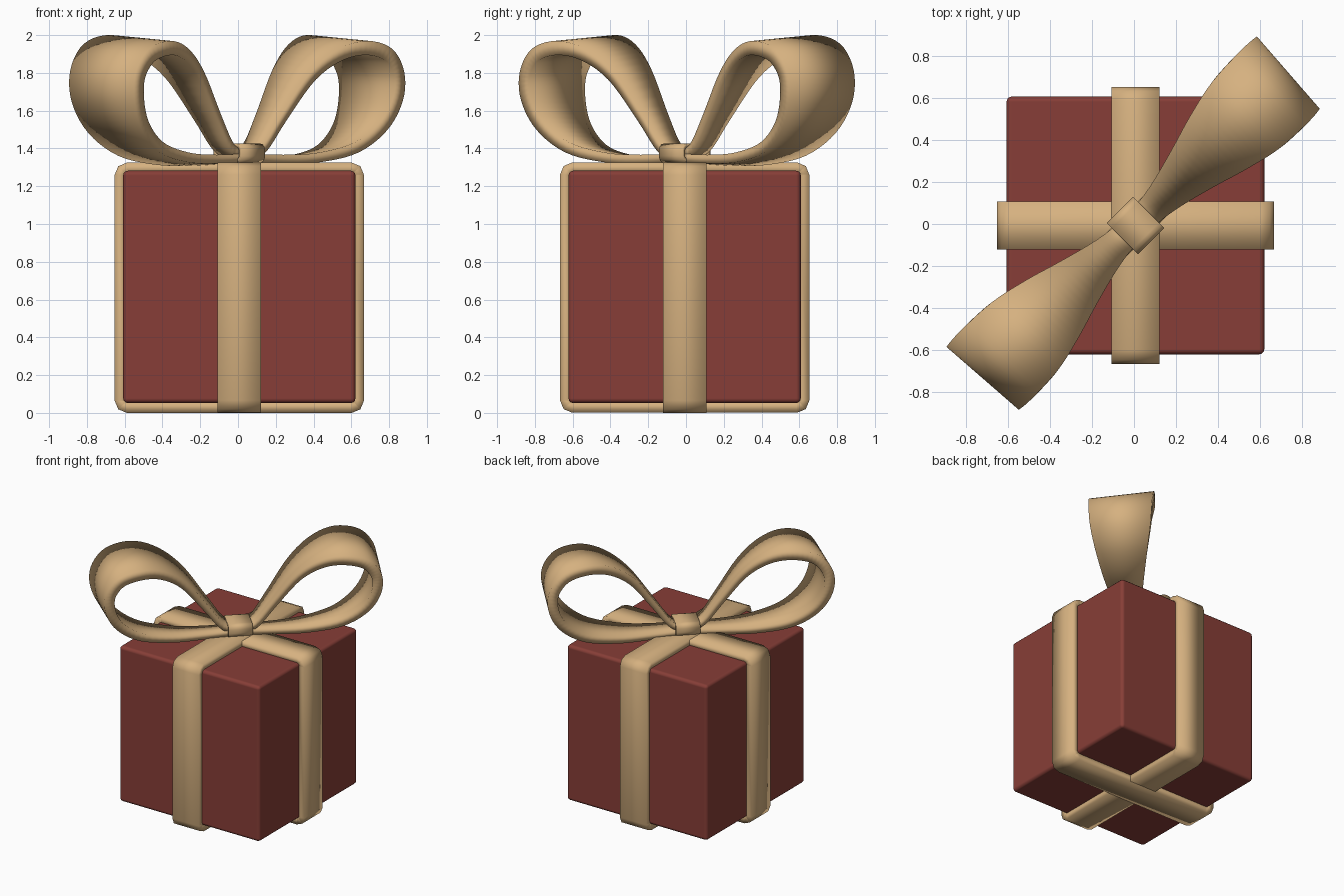
import bpy, bmesh, math
from mathutils import Vector

cube = bpy.data.objects.get("Cube")
if cube:
    bpy.data.objects.remove(cube, do_unlink=True)

CENTRE = Vector((0.007, -0.007, 0))


def material(name, rgb):
    m = bpy.data.materials.new(name)
    m.use_nodes = True
    m.diffuse_color = (*rgb, 1)
    m.node_tree.nodes["Principled BSDF"].inputs["Base Color"].default_value = (*rgb, 1)
    return m


RED = material("deep red paper", (0.242, 0.048, 0.038))
TAN = material("tan ribbon", (0.67, 0.44, 0.215))


def make_object(name, bm, mat, angle=0.0):
    bmesh.ops.recalc_face_normals(bm, faces=bm.faces)
    for f in bm.faces:
        f.smooth = True
    me = bpy.data.meshes.new(name)
    bm.to_mesh(me)
    bm.free()
    me.materials.append(mat)
    ob = bpy.data.objects.new(name, me)
    ob.location = CENTRE
    ob.rotation_euler.z = angle
    bpy.context.collection.objects.link(ob)
    return ob


def band(name, path, closed, angle=0.0, lean=0.0):
    """Sweep a flat strip along clockwise (x, z, half width, thickness) points."""
    bm = bmesh.new()
    n = len(path)
    rings = []
    for i, (x, z, w, t) in enumerate(path):
        a = path[(i - 1) % n] if closed else path[max(i - 1, 0)]
        b = path[(i + 1) % n] if closed else path[min(i + 1, n - 1)]
        d = Vector((b[0] - a[0], b[1] - a[1])).normalized()
        out = Vector((-d.y, d.x))
        ring = []
        for side, depth in ((1, 0), (1, t), (-1, t), (-1, 0)):
            p = Vector((x, z)) + out * (lean * side * w - depth)
            ring.append(bm.verts.new((p.x, side * w, p.y)))
        rings.append(ring)
    for i in range(n if closed else n - 1):
        r, s = rings[i], rings[(i + 1) % n]
        for k in range(4):
            j = (k + 1) % 4
            bm.faces.new((r[k], r[j], s[j], s[k]))
    if not closed:
        bm.faces.new(rings[0])
        bm.faces.new(rings[-1])
    return make_object(name, bm, TAN, angle)


def rounded_path(hx, z0, z1, radius, steps, w, t):
    """Clockwise rounded rectangle in x and z."""
    pts = []
    for sx, cz, start in ((-1, z1 - radius, 180), (1, z1 - radius, 90),
                          (1, z0 + radius, 0), (-1, z0 + radius, -90)):
        for k in range(steps + 1):
            a = math.radians(start - 90 * k / steps)
            pts.append((sx * (hx - radius) + radius * math.cos(a),
                        cz + radius * math.sin(a), w, t))
    return pts


def spline(points, steps):
    """Catmull-Rom curve through the points."""
    p = [Vector(q) for q in points]
    p = [2 * p[0] - p[1]] + p + [2 * p[-1] - p[-2]]
    res = []
    for i in range(1, len(p) - 2):
        a, b, c, d = p[i - 1:i + 3]
        for k in range(steps):
            t = k / steps
            res.append(0.5 * (2 * b + (c - a) * t + (2 * a - 5 * b + 4 * c - d) * t * t
                              + (3 * b - a - 3 * c + d) * t ** 3))
    return res + [p[-2]]


# Box
bm = bmesh.new()
bmesh.ops.create_cube(bm, size=1.23)
bmesh.ops.translate(bm, verts=bm.verts, vec=(0, 0, 0.667))
box = make_object("gift_box", bm, RED)
bev = box.modifiers.new("soft edges", "BEVEL")
bev.width = 0.025
bev.segments = 3
bev.harden_normals = True

# Two ribbons wrapped round the box
for name, angle, lift in (("ribbon_side_to_side", 0, 0), ("ribbon_front_to_back", math.pi / 2, 0.001)):
    band(name, rounded_path(0.66, lift, 1.325 + lift, 0.065, 2, 0.115, 0.06), True, angle)

# Bow loop: distance from the knot, height, half width; mirrored to the other side
profile = [(0, 1.39, 0.07), (0.1, 1.42, 0.07), (0.22, 1.58, 0.09), (0.39, 1.81, 0.135),
           (0.56, 1.94, 0.185), (0.74, 1.985, 0.225), (0.92, 1.94, 0.235),
           (1.02, 1.81, 0.23), (1.02, 1.65, 0.22), (0.93, 1.49, 0.19),
           (0.75, 1.37, 0.15), (0.5, 1.32, 0.11), (0.25, 1.315, 0.08), (0, 1.325, 0.07)]
path = [(x, z, w, 0.03 + 0.2 * w) for x, z, w in spline(profile, 5)]
bow = band("bow_loops", path, False, math.pi / 4, lean=0.07)
bow.modifiers.new("other loop", "MIRROR").use_axis[0] = True

# Knot band wrapped across the middle of the bow
band("bow_knot", rounded_path(0.105, 1.325, 1.425, 0.035, 3, 0.088, 0.02), True, -math.pi / 4)
